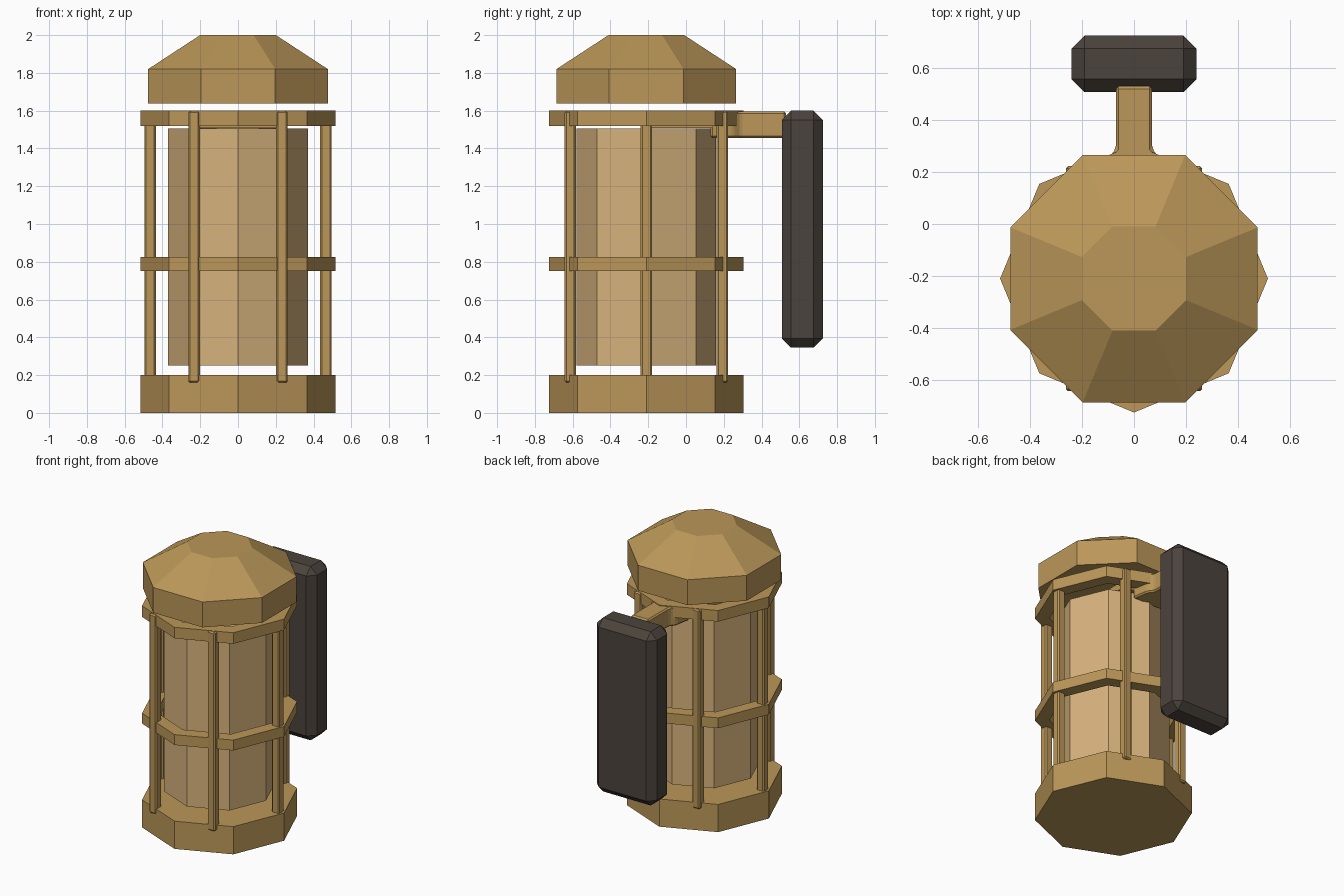
import bpy, bmesh, math

if "Cube" in bpy.data.objects:
    bpy.data.objects.remove(bpy.data.objects["Cube"])

CY = -0.21  # y of the lantern axis


def material(name, rgb):
    m = bpy.data.materials.new(name)
    m.diffuse_color = (*rgb, 1)
    m.use_nodes = True
    m.node_tree.nodes["Principled BSDF"].inputs["Base Color"].default_value = m.diffuse_color
    return m


BRASS = material("brass", (0.50, 0.31, 0.099))
GLASS = material("amber_glass", (0.68, 0.45, 0.205))
DARK = material("dark_plate", (0.071, 0.057, 0.046))


def finish(name, bm, mat, bevel=0):
    if bevel:
        bmesh.ops.bevel(bm, geom=bm.edges[:], offset=bevel, segments=1, affect='EDGES')
    bmesh.ops.recalc_face_normals(bm, faces=bm.faces[:])
    mesh = bpy.data.meshes.new(name)
    bm.to_mesh(mesh)
    bm.free()
    mesh.materials.append(mat)
    ob = bpy.data.objects.new(name, mesh)
    bpy.context.collection.objects.link(ob)
    return ob


def lathe(name, profile, mat, turn=0.0, closed=False):
    """Eight-sided revolve of (radius, z) points; closed joins last to first."""
    bm = bmesh.new()
    loops = []
    for r, z in profile:
        angles = [turn + i * math.pi / 4 for i in range(8)]
        loops.append([bm.verts.new((r * math.cos(a), CY + r * math.sin(a), z)) for a in angles])
    pairs = list(zip(loops, loops[1:]))
    if closed:
        pairs.append((loops[-1], loops[0]))
    else:
        bm.faces.new(loops[0])
        bm.faces.new(loops[-1])
    for a, b in pairs:
        for i in range(8):
            j = (i + 1) % 8
            bm.faces.new((a[i], a[j], b[j], b[i]))
    return finish(name, bm, mat)


def box(name, x, y, z, mat, bevel=0):
    bm = bmesh.new()
    bmesh.ops.create_cube(bm, size=1)
    for v in bm.verts:
        v.co = [(lo + hi) / 2 + c * (hi - lo) for c, (lo, hi) in zip(v.co, (x, y, z))]
    return finish(name, bm, mat, bevel)


# Base, glass and floating cap
lathe("base", [(0.515, 0), (0.515, 0.2)], BRASS)
lathe("glass", [(0.37, 0.25), (0.37, 1.505)], GLASS)
lathe("cap", [(0.515, 1.637), (0.515, 1.82), (0.217, 2.0)], BRASS, math.pi / 8)

# Hollow cage rings
for name, lo, hi in (("middle_ring", 0.75, 0.825), ("top_ring", 1.52, 1.6)):
    lathe(name, [(0.515, lo), (0.515, hi), (0.42, hi), (0.42, lo)], BRASS, closed=True)

# Six cage posts
for i in range(6):
    a = i * math.pi / 3
    px, py = 0.465 * math.cos(a), CY + 0.465 * math.sin(a)
    box(f"post_{i + 1}", (px - 0.03, px + 0.03), (py - 0.03, py + 0.03),
        (0.16, 1.598), BRASS, 0.009)

# Wall arm, flared where it meets the cage
bm = bmesh.new()
half = [(0.07, 0.53), (0.07, 0.29), (0.1, 0.25), (0.12, 0.13)]
outline = half + [(-x, y) for x, y in reversed(half)]
face = bm.faces.new([bm.verts.new((x, y, 1.455)) for x, y in outline])
ext = bmesh.ops.extrude_face_region(bm, geom=[face])
for v in ext["geom"]:
    if isinstance(v, bmesh.types.BMVert):
        v.co.z = 1.595
finish("wall_arm", bm, BRASS, 0.01)

# Inner end of the arm, resting above the glass
box("inner_bracket", (-0.2, 0.2), (-0.2, 0.14), (1.507, 1.56), BRASS)

# Wall plate
box("wall_plate", (-0.24, 0.24), (0.507, 0.725), (0.345, 1.6), DARK, 0.05)
